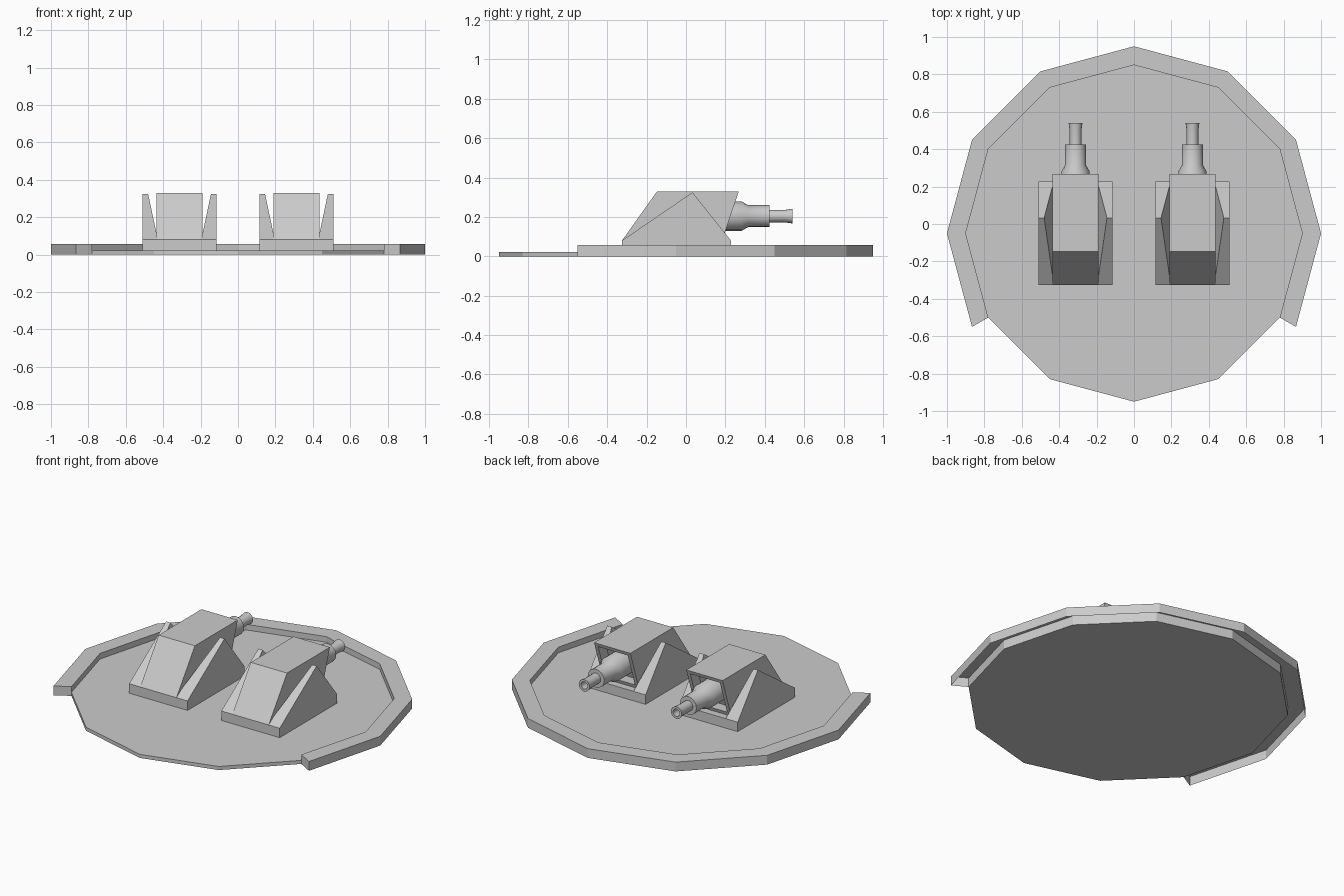
import bpy, bmesh, math
from mathutils import Vector

if "Cube" in bpy.data.objects:
    bpy.data.objects.remove(bpy.data.objects["Cube"])

CY = -0.05      # centre of the round platform in y
GX = 0.3125     # turret offset from the middle


def finish(name, bm, smooth=False):
    bmesh.ops.recalc_face_normals(bm, faces=bm.faces)
    me = bpy.data.meshes.new(name)
    bm.to_mesh(me)
    bm.free()
    ob = bpy.data.objects.new(name, me)
    bpy.context.collection.objects.link(ob)
    if smooth:
        bpy.ops.object.select_all(action='DESELECT')
        ob.select_set(True)
        bpy.context.view_layer.objects.active = ob
        bpy.ops.object.shade_smooth_by_angle(angle=math.radians(35))
    return ob


def loft(bm, a, b):
    """Closed solid between two matching outlines."""
    va = [bm.verts.new(p) for p in a]
    vb = [bm.verts.new(p) for p in b]
    n = len(a)
    bm.faces.new(va)
    bm.faces.new(vb[::-1])
    return [bm.faces.new((va[i], va[(i + 1) % n], vb[(i + 1) % n], vb[i]))
            for i in range(n)]


# Platform: flat twelve-sided plate
def ring(r, z, steps):
    return [(r * math.cos(math.radians(30 * i)),
             CY + r * math.sin(math.radians(30 * i)), z) for i in steps]


bm = bmesh.new()
loft(bm, ring(0.9, 0, range(12)), ring(0.9, 0.022, range(12)))
finish("platform_plate", bm)

# Rim: raised channel round the back two thirds, open underneath
bm = bmesh.new()
arc = range(-1, 8)
rows = [[bm.verts.new(p) for p in ring(r, z, arc)]
        for r, z in ((1, 0), (1, 0.057), (0.9, 0.057), (0.9, 0))]
for lo, hi in zip(rows, rows[1:]):
    for i in range(len(arc) - 1):
        bm.faces.new((lo[i], lo[i + 1], hi[i + 1], hi[i]))
for end in (0, -1):
    bm.faces.new([row[end] for row in rows])
finish("platform_rim", bm)


def turret(side, cx):
    # Foot block
    bm = bmesh.new()
    rect = [(cx - 0.198, -0.325), (cx + 0.198, -0.325),
            (cx + 0.198, 0.228), (cx - 0.198, 0.228)]
    loft(bm, [(x, y, 0.022) for x, y in rect], [(x, y, 0.08) for x, y in rect])
    finish(side + "_turret_foot", bm)

    # Housing with a recessed gun opening in the overhanging face
    bm = bmesh.new()
    prof = [(-0.325, 0.08), (0.184, 0.08), (0.268, 0.33), (-0.147, 0.33)]
    faces = loft(bm, [(cx - 0.123, y, z) for y, z in prof],
                 [(cx + 0.123, y, z) for y, z in prof])
    mouth = faces[1]
    bmesh.ops.recalc_face_normals(bm, faces=bm.faces)
    bmesh.ops.inset_region(bm, faces=[mouth], thickness=0.032)
    ext = bmesh.ops.extrude_discrete_faces(bm, faces=[mouth])
    inner = ext["faces"][0]
    bmesh.ops.translate(bm, verts=inner.verts, vec=Vector((0, -0.07, 0)))
    finish(side + "_turret_housing", bm)

    # Side buttresses: triangular, leaning away from the housing at the top
    for s, label in ((-1, "left"), (1, "right")):
        bm = bmesh.new()
        tri = [(-0.325, 0.08), (0.228, 0.08), (0.033, 0.325)]
        inside = (0.116, 0.116, 0.168)
        loft(bm, [(cx + s * 0.198, y, z) for y, z in tri],
             [(cx + s * x, y, z) for x, (y, z) in zip(inside, tri)])
        finish(f"{side}_turret_{label}_buttress", bm)

    # Stepped gun barrel with a flared, hollow muzzle
    bm = bmesh.new()
    prof = [(0, 0.13), (0.075, 0.13), (0.075, 0.282), (0.056, 0.315),
            (0.056, 0.425), (0.032, 0.425), (0.032, 0.505), (0.037, 0.54),
            (0.022, 0.54), (0.022, 0.47), (0, 0.47)]
    vs = [bm.verts.new((cx + r, y, 0.204)) for r, y in prof]
    es = [bm.edges.new(p) for p in zip(vs, vs[1:])]
    bmesh.ops.spin(bm, geom=vs + es, cent=(cx, 0, 0.204), axis=(0, 1, 0),
                   angle=math.tau, steps=16)
    bmesh.ops.remove_doubles(bm, verts=bm.verts, dist=0.0005)
    finish(side + "_gun_barrel", bm, smooth=True)


turret("left", -GX)
turret("right", GX)
